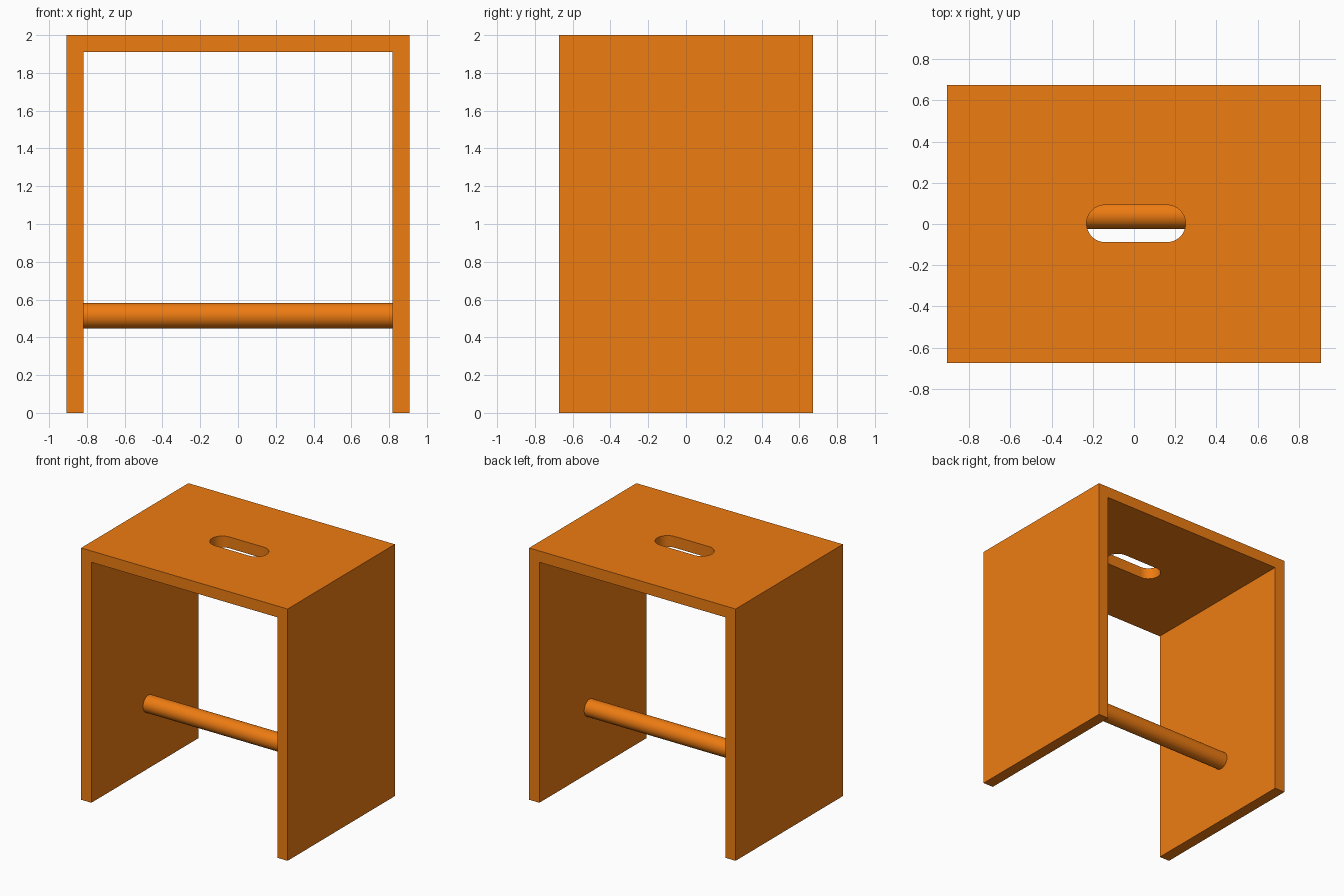
import bpy, bmesh
from math import cos, sin, pi

if "Cube" in bpy.data.objects:
    bpy.data.objects.remove(bpy.data.objects["Cube"])

W, D, H, T = 0.907, 0.673, 2.0, 0.09   # half width, half depth, height, board thickness

mat = bpy.data.materials.new("orange_wood")
mat.diffuse_color = (0.85, 0.2, 0.006, 1)
mat.use_nodes = True
mat.node_tree.nodes["Principled BSDF"].inputs["Base Color"].default_value = mat.diffuse_color


def extrude(name, points, offset):
    """Solid made by sweeping a closed outline along an offset."""
    bm = bmesh.new()
    face = bm.faces.new([bm.verts.new(p) for p in points])
    new = bmesh.ops.extrude_face_region(bm, geom=[face])["geom"]
    bmesh.ops.translate(bm, vec=offset,
                        verts=[v for v in new if isinstance(v, bmesh.types.BMVert)])
    bmesh.ops.recalc_face_normals(bm, faces=bm.faces)
    mesh = bpy.data.meshes.new(name)
    bm.to_mesh(mesh)
    bm.free()
    mesh.materials.append(mat)
    obj = bpy.data.objects.new(name, mesh)
    bpy.context.collection.objects.link(obj)
    return obj


def smooth(obj):
    bpy.ops.object.select_all(action='DESELECT')
    obj.select_set(True)
    bpy.context.view_layer.objects.active = obj
    bpy.ops.object.shade_smooth_by_angle()


# Stool body: seat and two side panels as one upside-down U
half = [(W, 0), (W, H)], [(W - T, H - T), (W - T, 0)]
outline = (half[0] + [(-x, z) for x, z in half[0][::-1]]
           + [(-x, z) for x, z in half[1][::-1]] + half[1])
body = extrude("stool_body", [(x, -D, z) for x, z in outline], (0, 2 * D, 0))

# Rounded hand slot through the seat
r, reach, cx, n = 0.09, 0.15, 0.01, 24
slot = []
for side in (1, -1):
    for i in range(n + 1):
        a = -pi / 2 + pi * i / n
        slot.append((cx + side * (reach + r * cos(a)), side * r * sin(a) + 0.002, H - 0.3))
cutter = extrude("slot_cutter", slot, (0, 0, 0.5))
cut = body.modifiers.new("hand_slot", 'BOOLEAN')
cut.operation, cut.solver, cut.object = 'DIFFERENCE', 'EXACT', cutter
bpy.context.view_layer.objects.active = body
bpy.ops.object.modifier_apply(modifier=cut.name)
bpy.data.objects.remove(cutter)
smooth(body)

# Round cross bar, let into both side panels
bar_r, bar_y, bar_z, sides = 0.068, 0.043, 0.515, 48
end = W - T / 2
ring = [(-end, bar_y + bar_r * cos(2 * pi * i / sides), bar_z + bar_r * sin(2 * pi * i / sides))
        for i in range(sides)]
smooth(extrude("cross_bar", ring, (2 * end, 0, 0)))
